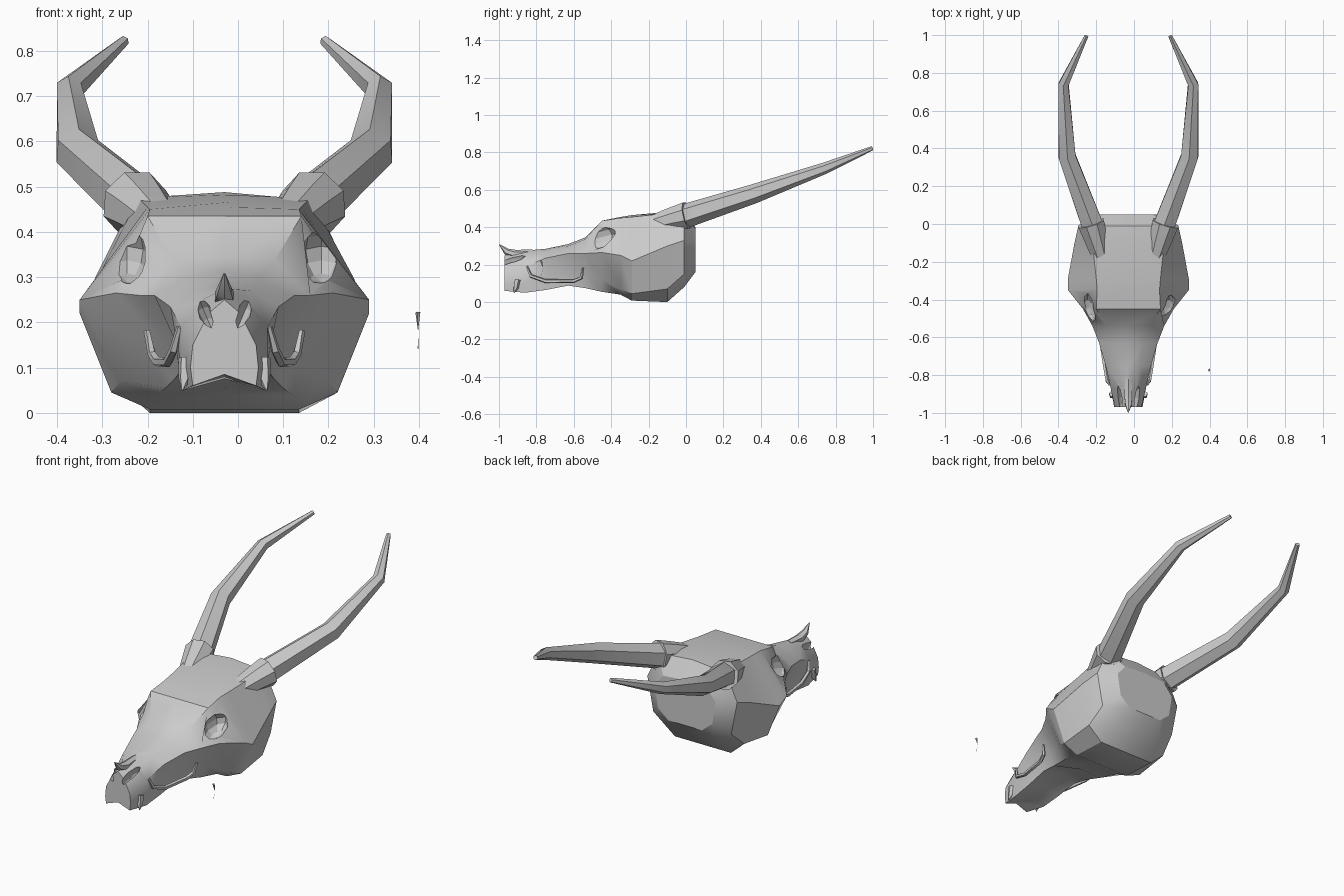
import bpy, bmesh, math
from mathutils import Vector

if "Cube" in bpy.data.objects:
    bpy.data.objects.remove(bpy.data.objects["Cube"])

CX = -0.03  # symmetry plane of the skull


def add_mesh(name, verts, faces, x=CX, mirror=False, smooth=35):
    me = bpy.data.meshes.new(name)
    me.from_pydata(verts, [], faces)
    bm = bmesh.new()
    bm.from_mesh(me)
    bmesh.ops.recalc_face_normals(bm, faces=bm.faces)
    bm.to_mesh(me)
    bm.free()
    ob = bpy.data.objects.new(name, me)
    ob.location.x = x
    bpy.context.collection.objects.link(ob)
    if mirror:
        m = ob.modifiers.new("mirror", 'MIRROR')
        m.use_clip = False
        m.use_mirror_merge = False
    if smooth:
        bpy.ops.object.select_all(action='DESELECT')
        ob.select_set(True)
        bpy.context.view_layer.objects.active = ob
        bpy.ops.object.shade_smooth_by_angle(angle=math.radians(smooth))
    return ob


def loft(rings):
    n = len(rings[0])
    verts = [v for r in rings for v in r]
    faces = [(i * n + j, i * n + (j + 1) % n, (i + 1) * n + (j + 1) % n, (i + 1) * n + j)
             for i in range(len(rings) - 1) for j in range(n)]
    faces += [tuple(range(n)), tuple(range(len(verts) - n, len(verts)))]
    return verts, faces


def tube(name, path, sides, **kw):
    # path entries: x, y, z, radius
    pts = [Vector(p[:3]) for p in path]
    rings = []
    for i, p in enumerate(pts):
        d = (pts[min(i + 1, len(pts) - 1)] - pts[max(i - 1, 0)]).normalized()
        side = d.cross(Vector((0, 0, 1))).normalized()
        up = side.cross(d)
        r = path[i][3]
        rings.append([p + r * (side * math.cos(a) + up * math.sin(a))
                      for a in (2 * math.pi * (k + .5) / sides for k in range(sides))])
    return add_mesh(name, *loft(rings), **kw)


def cutter(name, loc, scale, rot):
    bm = bmesh.new()
    bmesh.ops.create_uvsphere(bm, u_segments=8, v_segments=6, radius=1)
    bmesh.ops.scale(bm, vec=scale, verts=bm.verts)
    from mathutils import Euler
    bmesh.ops.rotate(bm, matrix=Euler(rot).to_matrix(), verts=bm.verts)
    verts = [v.co + Vector(loc) for v in bm.verts]
    faces = [[v.index for v in f.verts] for f in bm.faces]
    bm.free()
    ob = add_mesh(name, verts, faces, mirror=True, smooth=0)
    ob.hide_render = True
    ob.display_type = 'WIRE'
    ob.hide_set(True)
    return ob


# Skull cross-sections: y, top z, brow (w,z), cheek (w,z), lower side (w,z), base (w,z)
sections = [
    (-.97, .25, .035, .22, .07, .15, .075, .10, .07, .06),
    (-.86, .275, .05, .25, .095, .19, .095, .10, .09, .05),
    (-.75, .285, .06, .27, .12, .235, .10, .14, .095, .065),
    (-.63, .31, .08, .30, .155, .26, .11, .16, .10, .088),
    (-.54, .345, .11, .335, .19, .26, .13, .15, .11, .075),
    (-.45, .435, .17, .435, .24, .265, .16, .12, .13, .055),
    (-.35, .455, .165, .45, .32, .25, .23, .07, .15, .04),
    (-.29, .465, .17, .455, .32, .22, .25, .045, .165, .008),
    (-.10, .482, .19, .475, .285, .30, .245, .07, .165, 0),
    (-.01, .488, .20, .47, .265, .33, .23, .15, .14, .08),
    (.05, .40, .13, .39, .18, .33, .16, .21, .10, .16),
]
rings = []
for y, zt, *p in sections:
    half = [(p[i], y, p[i + 1]) for i in range(0, 8, 2)]
    palate = p[7] + (.025 if y < -.5 else 0)
    rings.append([(0, y, zt)] + half + [(0, y, palate)] + [(-a, b, c) for a, b, c in reversed(half)])
skull = add_mesh("skull", *loft(rings), smooth=30)

# Eye sockets and nostrils
for c in (cutter("eye_socket_cutter", (.215, -.46, .345), (.05, .095, .058), (.25, 0, 0)),
          cutter("nostril_cutter", (.045, -.925, .225), (.016, .075, .05), (.1, .4, 0))):
    b = skull.modifiers.new("cut", 'BOOLEAN')
    b.operation = 'DIFFERENCE'
    b.solver = 'EXACT'
    b.object = c

# Nose ridge rising to a spike
tube("nose_spike", [(0, -.82, .262, .02), (0, -.91, .255, .024), (0, -.96, .27, .018), (0, -.998, .308, .002)], 6)

# Horn bosses and horns
tube("horn_boss", [(.13, -.22, .405, .045), (.175, -.07, .445, .066), (.198, .005, .463, .076)], 8, mirror=True)
tube("horn", [(.185, -.02, .455, .066), (.325, .36, .578, .052),
              (.343, .74, .715, .031), (.222, .995, .822, .012)], 6, mirror=True)

# Thin curved cheek bars
tube("cheek_bar", [(.10, -.85, .19, .006), (.112, -.83, .14, .010), (.125, -.75, .112, .011),
                   (.148, -.60, .113, .011), (.160, -.56, .13, .010), (.172, -.55, .182, .007)], 5, mirror=True)

# Small front teeth at the snout corners
tube("front_tooth", [(.085, -.90, .12, .018), (.088, -.91, .075, .014), (.093, -.92, .05, .002)], 5, mirror=True)

# Loose tooth floating beside the skull
tube("loose_tooth", [(.398, -.775, .222, .006), (.398, -.763, .18, .006), (.398, -.775, .142, .001)], 5, x=0)
